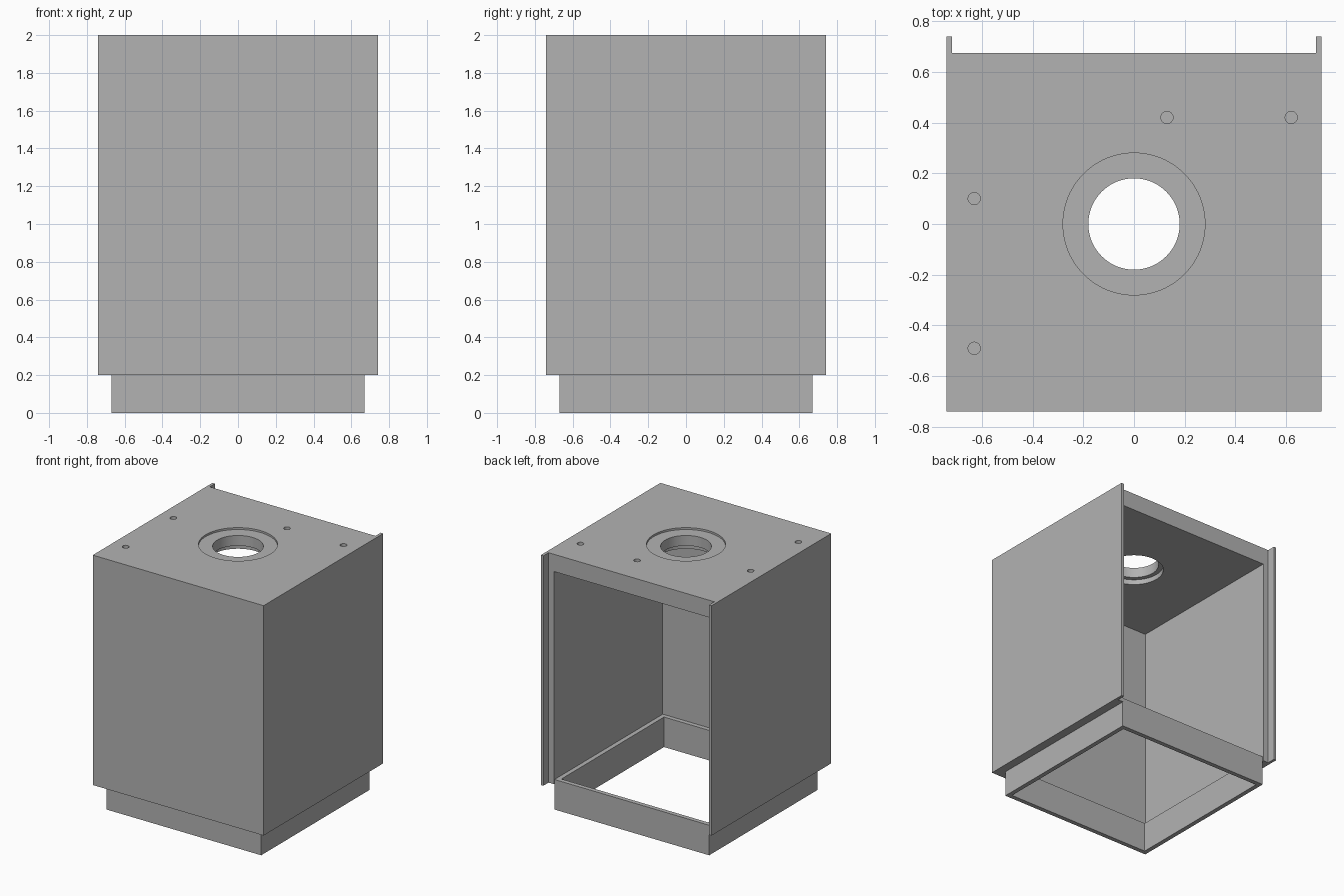
import bpy

cube = bpy.data.objects.get("Cube")
if cube:
    bpy.data.objects.remove(cube, do_unlink=True)

grey = bpy.data.materials.new("plain grey")
grey.use_nodes = True
GREY = (0.45, 0.45, 0.45, 1)
grey.diffuse_color = GREY
grey.node_tree.nodes["Principled BSDF"].inputs["Base Color"].default_value = GREY

HALF = 0.74        # outer half width
INNER = 0.672      # cavity half width
BASE, TOP = 0.2, 2.0
CEILING = 1.865
BACK = 0.675       # recessed rear face
LIP = 0.718        # inner side of rear lips


def box(name, x0, x1, y0, y1, z0, z1):
    bpy.ops.mesh.primitive_cube_add(
        size=1, location=((x0 + x1) / 2, (y0 + y1) / 2, (z0 + z1) / 2))
    ob = bpy.context.object
    ob.name = name
    ob.scale = (x1 - x0, y1 - y0, z1 - z0)
    bpy.ops.object.transform_apply(location=True, rotation=False, scale=True)
    ob.data.materials.append(grey)
    return ob


def rod(name, x, y, radius, z0, z1, sides=64):
    bpy.ops.mesh.primitive_cylinder_add(
        vertices=sides, radius=radius, depth=z1 - z0,
        location=(x, y, (z0 + z1) / 2))
    ob = bpy.context.object
    ob.name = name
    ob.data.materials.append(grey)
    return ob


def cut(target, cutter):
    mod = target.modifiers.new("cut", 'BOOLEAN')
    mod.operation = 'DIFFERENCE'
    mod.solver = 'EXACT'
    mod.object = cutter
    bpy.ops.object.select_all(action='DESELECT')
    bpy.context.view_layer.objects.active = target
    target.select_set(True)
    bpy.ops.object.modifier_apply(modifier=mod.name)
    bpy.data.objects.remove(cutter, do_unlink=True)


# Housing: open at the back and bottom, with thin lips along the rear edges
housing = box("housing", -HALF, HALF, -HALF, HALF, BASE, TOP)
cut(housing, box("rear_notch", -LIP, LIP, BACK, 1, 0, 3))
cut(housing, box("cavity", -INNER, INNER, -INNER, 1, 0, CEILING))

# Stepped centre hole: shallow top recess, bore, wider recess underneath
cut(housing, rod("top_recess", 0, 0, 0.28, TOP - 0.015, TOP + 0.1, 96))
cut(housing, rod("bore", 0, 0, 0.18, CEILING - 0.1, TOP + 0.1, 96))
cut(housing, rod("lower_recess", 0, 0, 0.215, CEILING - 0.1, CEILING + 0.04, 96))

# Blind screw holes in the top
for x, y in ((0.13, 0.42), (0.62, 0.42), (-0.63, 0.10), (-0.63, -0.49)):
    cut(housing, rod("screw_hole", x, y, 0.024, TOP - 0.07, TOP + 0.1, 32))

# Square collar set into the bottom of the housing
collar = box("base_collar", -0.67, 0.67, -0.67, 0.67, 0, 0.235)
cut(collar, box("collar_opening", -0.635, 0.635, -0.635, 0.635, -1, 1))

# Smooth the round holes, keep every edge sharp
for ob in (housing, collar):
    bpy.ops.object.select_all(action='DESELECT')
    bpy.context.view_layer.objects.active = ob
    ob.select_set(True)
    bpy.ops.object.shade_smooth_by_angle(angle=0.52)
